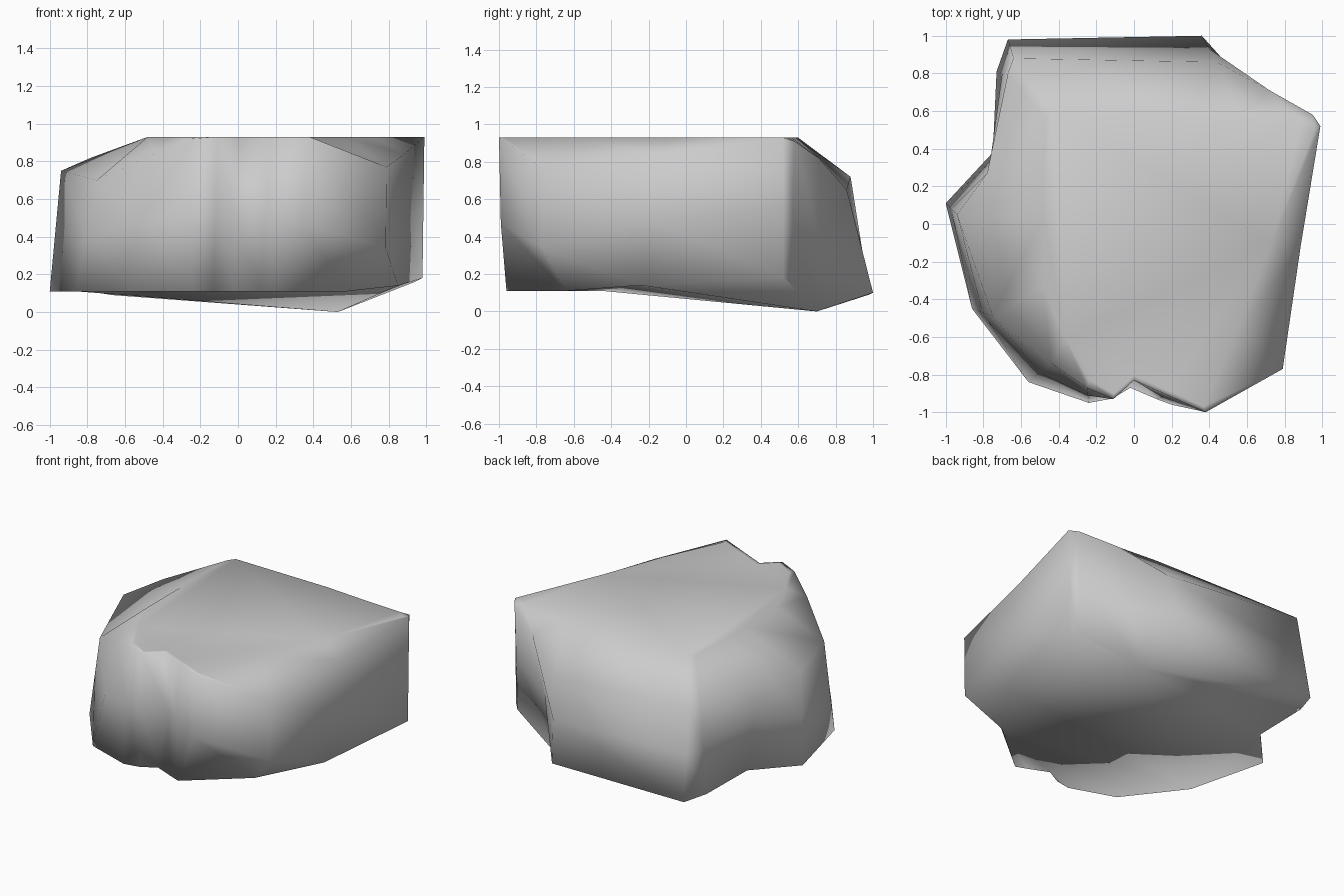
import bpy
import bmesh
from mathutils import Vector

default_cube = bpy.data.objects.get("Cube")
if default_cube:
    bpy.data.objects.remove(default_cube, do_unlink=True)

TOP_HEIGHT = 0.93
PLATEAU_LEFT_LIMIT = -0.48

# Foot of the rock, clockwise from the back left corner
foot_outline = [
    (.36, 1, .1), (.53, .7, 0), (.94, .56, .16), (.98, .52, .18),
    (.85, -.24, .14), (.58, -.64, .11), (.2, -.96, .11), (.12, -.93, .11),
    (-.02, -.87, .11), (-.13, -.93, .11), (-.24, -.95, .11), (-.56, -.84, .11),
    (-.86, -.45, .11), (-1, .11, .11), (-.75, .38, .11), (-.73, .81, .1),
    (-.67, .98, .09),
]

# Shoulder of the rock, matching the foot point by point
shoulder_outline = [
    (.44, .86, .65), (.72, .71, .82), (.95, .58, .91), (.99, .52, .93),
    (.885, -.12, .84), (.79, -.77, .77), (.38, -1, .93), (.18, -.91, .93),
    (0, -.83, .93), (-.11, -.93, .93), (-.25, -.87, .92), (-.44, -.74, .84),
    (-.75, -.49, .7), (-.94, .05, .75), (-.78, .27, .82), (-.67, .8, .76),
    (-.64, .88, .72),
]

# Bulges and dents halfway up the wall
wall_offsets = {
    5: Vector((.1, -.065, -.1)),
    6: Vector((.05, -.01, -.05)),
    8: Vector((0, .05, 0)),
}

# Underside: a level front part, then slopes down to the lowest corner
underside_faces = [
    range(4, 13), (12, 13, 14), (1, 2, 3), (1, 3, 4), (1, 4, 12),
    (1, 12, 14), (1, 14, 15), (1, 15, 16), (1, 16, 0),
]


def add_ring(bm, points):
    return [bm.verts.new(p) for p in points]


def bridge(bm, lower, upper):
    count = len(lower)
    for i in range(count):
        j = (i + 1) % count
        bm.faces.new((lower[i], lower[j], upper[j], upper[i]))


def plateau_point(shoulder):
    """Pull a shoulder point inward, further where the shoulder is lower."""
    drop = TOP_HEIGHT - shoulder.z
    inset = max(0.68, 0.97 - 1.6 * drop)
    x = max(shoulder.x * inset, PLATEAU_LEFT_LIMIT)
    return Vector((x, shoulder.y * inset, TOP_HEIGHT))


def build_rock():
    foot = [Vector(p) for p in foot_outline]
    shoulder = [Vector(p) for p in shoulder_outline]
    wall = [low.lerp(high, 0.5) + wall_offsets.get(i, Vector())
            for i, (low, high) in enumerate(zip(foot, shoulder))]
    plateau = [plateau_point(p) for p in shoulder]

    bm = bmesh.new()
    rings = [add_ring(bm, ring) for ring in (foot, wall, shoulder, plateau)]
    for lower, upper in zip(rings, rings[1:]):
        bridge(bm, lower, upper)

    # Flat top and folded underside
    bm.faces.new(rings[-1])
    for corners in underside_faces:
        bm.faces.new([rings[0][i] for i in corners])

    bmesh.ops.recalc_face_normals(bm, faces=bm.faces)
    mesh = bpy.data.meshes.new("rock")
    for face in bm.faces:
        face.smooth = True
    bm.to_mesh(mesh)
    bm.free()
    rock = bpy.data.objects.new("rock", mesh)
    bpy.context.collection.objects.link(rock)
    return rock


def make_material(name, colour):
    material = bpy.data.materials.new(name)
    material.use_nodes = True
    material.diffuse_color = colour
    shader = material.node_tree.nodes["Principled BSDF"]
    shader.inputs["Base Color"].default_value = colour
    return material


rock = build_rock()
rock.data.materials.append(make_material("stone grey", (.6, .6, .6, 1)))
